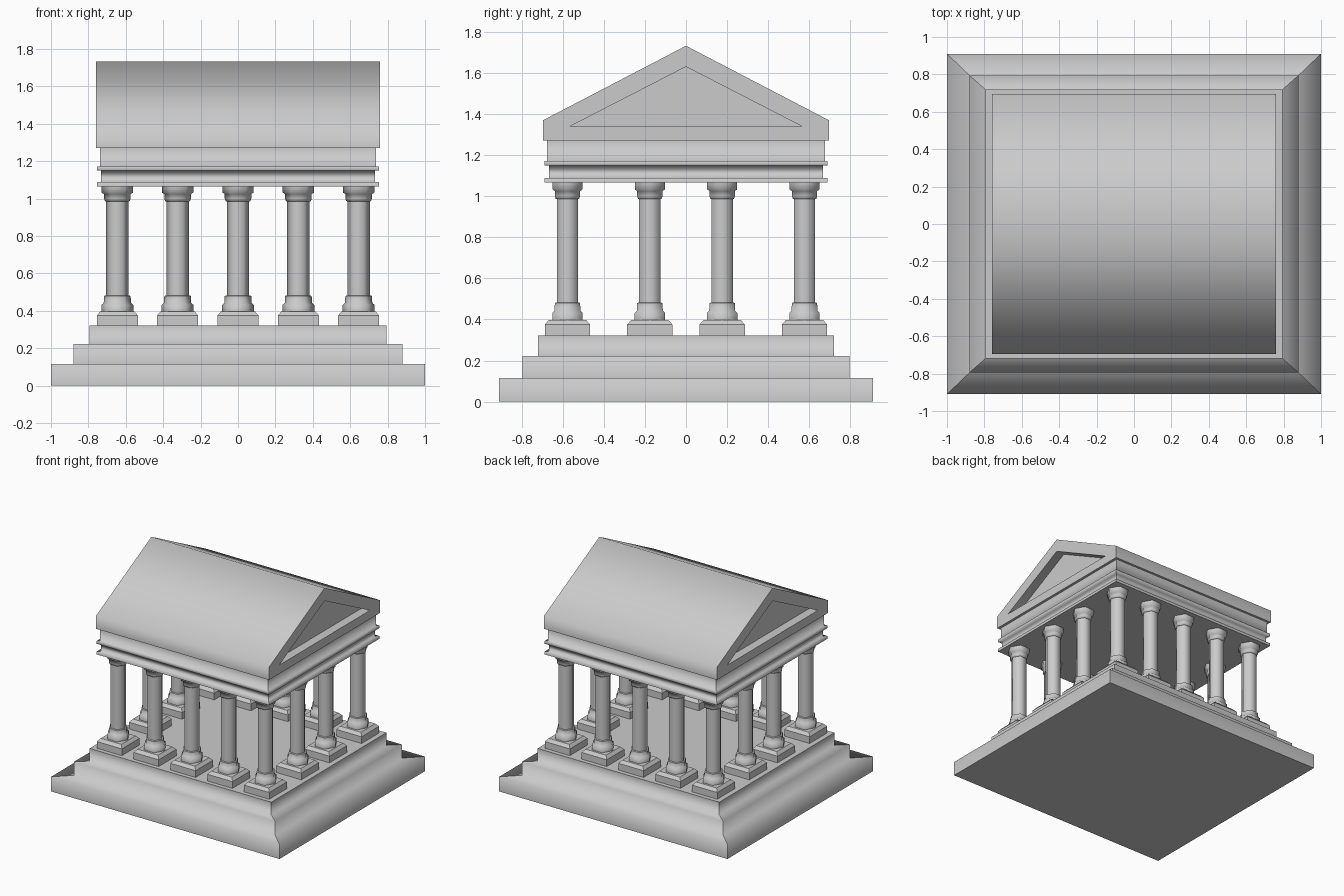
import bpy, bmesh
from math import sin, cos, pi, radians

if "Cube" in bpy.data.objects:
    bpy.data.objects.remove(bpy.data.objects["Cube"])


def finish(bm, name, sharp):
    """Fix normals, shade smooth, and mark the edges chosen by sharp()."""
    bmesh.ops.recalc_face_normals(bm, faces=bm.faces[:])
    bm.normal_update()
    for f in bm.faces:
        f.smooth = True
    for e in bm.edges:
        e.smooth = not sharp(e)
    mesh = bpy.data.meshes.new(name)
    bm.to_mesh(mesh)
    bm.free()
    return mesh


def place(name, mesh, loc=(0, 0, 0)):
    ob = bpy.data.objects.new(name, mesh)
    ob.location = loc
    bpy.context.collection.objects.link(ob)
    return ob


def loft(name, rings, sharp):
    """Skin a stack of equal-sized rings and cap both ends."""
    bm = bmesh.new()
    vs = [[bm.verts.new(p) for p in ring] for ring in rings]
    n = len(vs[0])
    for a, b in zip(vs, vs[1:]):
        for i in range(n):
            j = (i + 1) % n
            bm.faces.new((a[i], a[j], b[j], b[i]))
    bm.faces.new(vs[0])
    bm.faces.new(vs[-1])
    zs = (rings[0][0][2], rings[-1][0][2])
    return finish(bm, name, lambda e: sharp(e, zs))


def rect(hx, hy, z):
    return [(-hx, -hy, z), (hx, -hy, z), (hx, hy, z), (-hx, hy, z)]


def hexagon(r, z):
    return [(r * cos(i * pi / 3), r * sin(i * pi / 3), z) for i in range(6)]


def corner_sharp(e, zs):
    # mitred corners and cap rims stay crisp, mouldings blend
    a, b = e.verts
    crosses = abs(a.co.x - b.co.x) > 1e-4 and abs(a.co.y - b.co.y) > 1e-4
    vertical = abs(a.co.z - b.co.z) > 1e-4
    cap = any(abs(a.co.z - z) < 1e-5 and abs(b.co.z - z) < 1e-5 for z in zs)
    return crosses or vertical or cap


def angle_sharp(limit):
    return lambda e, zs: e.calc_face_angle(0) > radians(limit)


# Stepped base
base = [(1.0, .91, 0), (1.0, .91, .115), (.88, .795, .115),
        (.88, .795, .222), (.795, .72, .222), (.795, .72, .322)]
place("stepped_base", loft("stepped_base", [rect(*r) for r in base], corner_sharp))

# Columns: square chamfered plinth plus six-sided shaft with mouldings
plinth = loft("plinth", [rect(.11, .11, .322), rect(.11, .11, .375),
                         rect(.09, .09, .398)], angle_sharp(20))
profile = [(.085, .398), (.085, .432), (.073, .442), (.071, .48), (.06, .483),
           (.06, .985), (.066, .987), (.071, 1.0), (.071, 1.025),
           (.084, 1.032), (.084, 1.068)]
shaft = loft("column", [hexagon(*p) for p in profile], angle_sharp(62))

xs = (-.645, -.323, 0, .323, .645)
ys = (-.577, -.176, .176, .577)
for x in xs:
    for y in ys:
        if abs(x) > .6 or abs(y) > .5:      # perimeter only
            place("plinth", plinth, (x, y, 0))
            place("column", shaft, (x, y, 0))

# Entablature bands
bands = [(.755, .69, 1.066), (.755, .69, 1.088), (.733, .668, 1.088),
         (.733, .668, 1.15), (.755, .69, 1.15), (.755, .69, 1.171),
         (.737, .676, 1.171), (.737, .676, 1.272)]
place("entablature", loft("entablature", [rect(*r) for r in bands], corner_sharp))

# Gabled roof with a recessed triangular pediment at each end
outer = [(-.695, 1.27), (.695, 1.27), (.695, 1.37), (0, 1.732), (-.695, 1.37)]
inner = [(-.568, 1.338), (.568, 1.338), (0, 1.63)]
match = [0, 1, 1, 2, 0]                     # inner corner facing each outer corner
HX, DEPTH = .758, .07
bm = bmesh.new()
ends = []
for s in (-1, 1):
    o = [bm.verts.new((s * HX, y, z)) for y, z in outer]
    rim = [bm.verts.new((s * HX, y, z)) for y, z in inner]
    back = [bm.verts.new((s * (HX - DEPTH), y, z)) for y, z in inner]
    for i in range(5):
        j = (i + 1) % 5
        loop = [o[i], o[j], rim[match[j]]]
        if match[i] != match[j]:
            loop.append(rim[match[i]])
        bm.faces.new(loop)
    for i in range(3):
        j = (i + 1) % 3
        bm.faces.new((rim[i], rim[j], back[j], back[i]))
    bm.faces.new(back)
    ends.append(o)
for i in range(5):
    j = (i + 1) % 5
    bm.faces.new((ends[0][i], ends[0][j], ends[1][j], ends[1][i]))
place("gabled_roof", finish(bm, "gabled_roof",
                            lambda e: e.calc_face_angle(0) > radians(66)))
